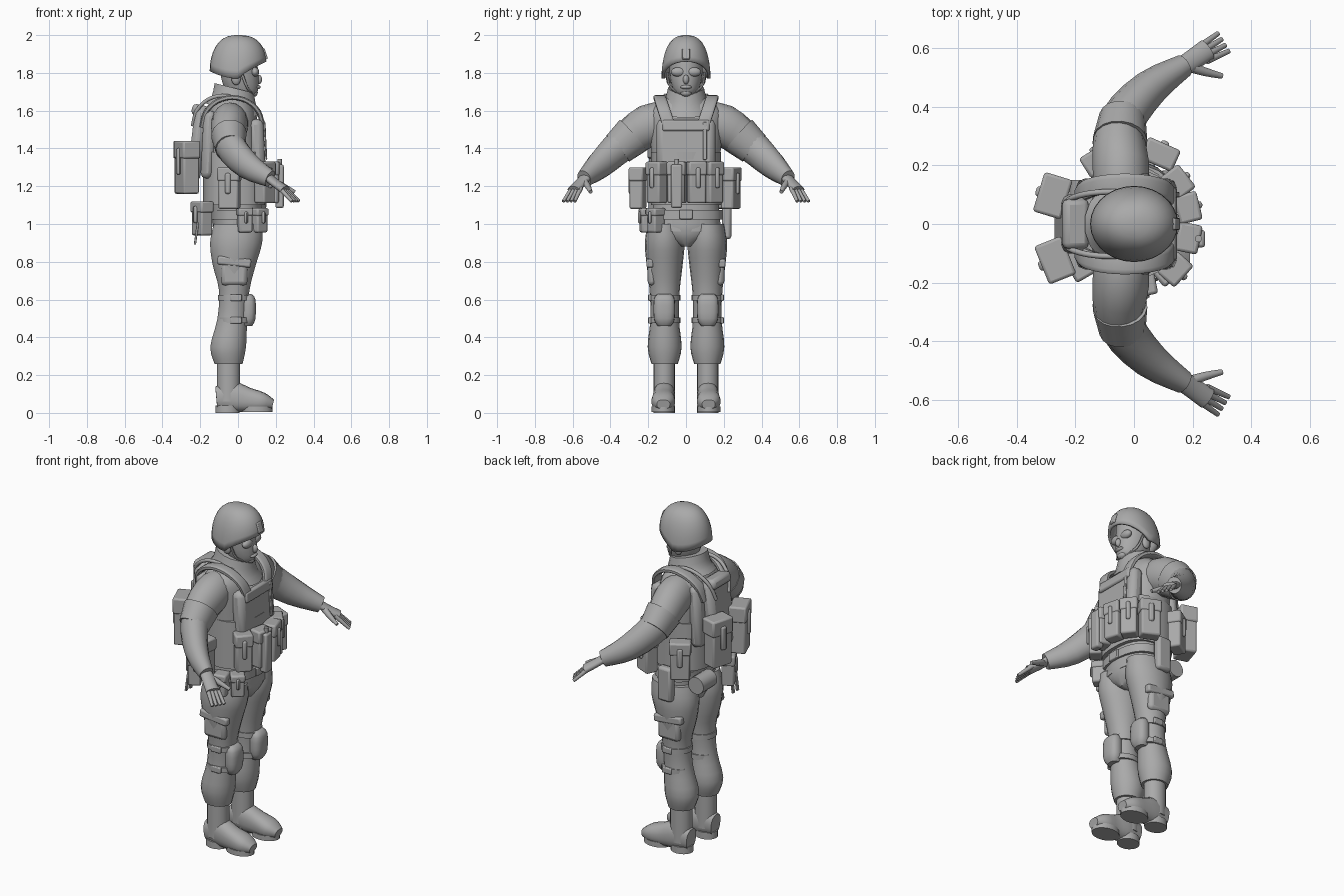
import bpy, bmesh
from math import sin, cos, pi, radians, copysign
from mathutils import Vector, Matrix

cube = bpy.data.objects.get("Cube")
if cube:
    bpy.data.objects.remove(cube, do_unlink=True)

UP, SIDEWAYS = Vector((0, 0, 1)), Vector((0, 1, 0))

grey = bpy.data.materials.new("plain_grey")
grey.use_nodes = True
grey.diffuse_color = (.4, .4, .4, 1)
grey.node_tree.nodes["Principled BSDF"].inputs["Base Color"].default_value = grey.diffuse_color


def finish(name, bm, pair=False, bevel=None):
    """Make a shaded object; a pair is mirrored to the other side."""
    bmesh.ops.recalc_face_normals(bm, faces=bm.faces)
    mesh = bpy.data.meshes.new(name)
    bm.to_mesh(mesh)
    bm.free()
    mesh.materials.append(grey)
    obj = bpy.data.objects.new(name, mesh)
    bpy.context.collection.objects.link(obj)
    bpy.ops.object.select_all(action="DESELECT")
    obj.select_set(True)
    bpy.context.view_layer.objects.active = obj
    bpy.ops.object.shade_smooth_by_angle(angle=radians(45))
    if bevel:
        modifier = obj.modifiers.new("soft_edges", "BEVEL")
        modifier.width, modifier.segments = bevel, 2
    if pair:
        mirror = obj.modifiers.new("other_side", "MIRROR")
        mirror.use_axis = (False, True, False)
    return obj


def skin(name, rings, pair=False, closed_start=True):
    """Bridge a list of point rings and cap the ends."""
    bm = bmesh.new()
    rows = [[bm.verts.new(point) for point in ring] for ring in rings]
    for low, high in zip(rows, rows[1:]):
        for i in range(len(low)):
            bm.faces.new((low[i - 1], low[i], high[i], high[i - 1]))
    bm.faces.new(rows[-1])
    if closed_start:
        bm.faces.new(rows[0])
    return finish(name, bm, pair)


def smooth_path(stations, steps=3):
    """Run a soft spline through the stations."""
    keys = [Vector(station) for station in stations]
    last = len(keys) - 1
    path = []
    for k in range(last):
        start, end = keys[k], keys[k + 1]
        leave = (end - keys[max(k - 1, 0)]) / 2
        arrive = (keys[min(k + 2, last)] - start) / 2
        for i in range(steps):
            t = i / steps
            ease = t * t * (3 - 2 * t)
            path.append(start * (1 - ease) + end * ease + leave * t * (1 - t) ** 2 - arrive * t * t * (1 - t))
    return path + [keys[last]]


def loft(name, stations, ref=None, sides=18, power=2, tilt=0, pair=False):
    """Loft superellipses (x, y, z, a, b): flat without ref, square to the path with it."""
    path = smooth_path(stations)
    centres = [Vector(station[:3]) for station in path]
    rings = []
    for k, centre in enumerate(centres):
        u, v = Vector((1, 0, tilt)), SIDEWAYS
        if ref:
            tangent = (centres[min(k + 1, len(path) - 1)] - centres[max(k - 1, 0)]).normalized()
            u = ref.cross(tangent).normalized()
            v = tangent.cross(u)
        a, b = path[k][3], path[k][4]
        ring = []
        for i in range(sides):
            turn = 2 * pi * (i + .5) / sides
            c, s = (copysign(abs(w) ** (2 / power), w) for w in (cos(turn), sin(turn)))
            ring.append(centre + u * a * c + v * b * s)
        rings.append(ring)
    return skin(name, rings, pair)


def column(name, stations, y=0, **options):
    """Upright body part from (height, x, half depth, half width)."""
    return loft(name, [(x, y, z, a, b) for z, x, a, b in stations], **options)


def band(name, z, height, x, a, b, **options):
    return column(name, [(z - height / 2, x, a, b), (z + height / 2, x, a, b)], **options)


def limb(name, stations, squash=1, **options):
    """Round or flattened part along a path of (x, y, z, radius)."""
    return loft(name, [(x, y, z, r, r * squash) for x, y, z, r in stations], ref=UP, **options)


def shoulder_arch(name, x, y, reach, rise, radius, squash=1, power=2):
    """Strap or hose arching over each shoulder from chest to back."""
    stations = []
    for i in range(7):
        c, s = cos(pi * i / 6), sin(pi * i / 6)
        stations.append((x + reach * c, y + s * .05, 1.52 + rise * s, radius, radius * squash))
    return loft(name, stations, ref=SIDEWAYS, sides=12, power=power, pair=True)


def ball(name, centre, radii, pair=False):
    bm = bmesh.new()
    place = Matrix.Translation(centre) @ Matrix.Diagonal((*radii, 1))
    bmesh.ops.create_uvsphere(bm, u_segments=16, v_segments=10, radius=1, matrix=place)
    return finish(name, bm, pair)


def boxes(name, place, parts, bevel, pair=False):
    bm = bmesh.new()
    for offset, size in parts:
        bmesh.ops.create_cube(bm, size=1, matrix=place @ Matrix.Translation(offset) @ Matrix.Diagonal((*size, 1)))
    return finish(name, bm, pair, bevel)


def box(name, centre, size, pitch=0, bevel=.01, pair=False):
    place = Matrix.Translation(centre) @ Matrix.Rotation(radians(pitch), 4, "Y")
    return boxes(name, place, [((0, 0, 0), size)], bevel, pair)


def pouch(name, angle, z, height=.22, gap=0, width=.1, depth=.08):
    """Lidded pouch set around the waist at an angle from straight ahead."""
    turn = radians(angle)
    reach = depth / 2 + gap
    centre = ((.15 + reach) * cos(turn), (.19 + reach) * sin(turn), z)
    parts = [((0, 0, 0), (depth * .9, width * .9, height)),
             ((0, 0, height / 3), (depth, width, height / 3)),
             ((depth / 2, 0, height / 9), (.02, width / 4, height / 2))]
    return boxes(name, Matrix.Translation(centre) @ Matrix.Rotation(turn, 4, "Z"), parts, .015)


# Head and face
column("head", [(1.58, -.03, .07, .07), (1.67, 0, .07, .06), (1.7, .02, .085, .065),
                (1.77, .01, .1, .085), (1.9, 0, .1, .09)])
ball("nose", (.11, 0, 1.765), (.018, .016, .025))
ball("mouth", (.1, 0, 1.725), (.02, .03, .012))
ball("chin", (.085, 0, 1.695), (.02, .03, .02))
ball("goggle_lenses", (.09, .04, 1.805), (.022, .04, .025), pair=True)
ball("ears", (-.01, .09, 1.77), (.025, .015, .035), pair=True)
limb("chin_straps", [(.02, .1, 1.8, .007), (.05, .08, 1.72, .007), (.09, 0, 1.68, .007)], sides=8, pair=True)

# Helmet: a dome whose rim arches over the face and dips at the ears
rings = []
for level in range(9):
    climb = radians(86) * level / 8
    radius = cos(climb) ** .75
    ring = []
    for i in range(28):
        c, s = cos(2 * pi * i / 28), sin(2 * pi * i / 28)
        rim = 1.77 + (.09 * c ** .8 if c > 0 else .04 * c * c)
        ring.append((.15 * c * radius, .13 * s * radius, rim + (2 - rim) * sin(climb)))
    rings.append(ring)
shell = skin("helmet", rings, closed_start=False).modifiers.new("shell", "SOLIDIFY")
shell.thickness = .015
box("helmet_mount", (.14, 0, 1.9), (.02, .04, .06), pitch=-18, bevel=.005)

# Shirt, collar and hips
column("collar", [(1.6, -.02, .15, .15), (1.65, -.02, .12, .115), (1.72, -.02, .105, .095)], tilt=-.25)
column("shirt", [(.96, 0, .13, .18), (1.25, -.02, .14, .175), (1.5, -.03, .14, .195),
                 (1.6, -.03, .12, .19), (1.67, -.03, .08, .11)], sides=24, power=2.4)
column("hips", [(.88, -.01, .1, .03), (.95, 0, .13, .17), (1.07, 0, .13, .18)], sides=24)

# Vest, belt and back carrier
band("vest_waistband", 1.24, .28, -.02, .165, .185, sides=28, power=2.7)
box("vest_front_plate", (.1, 0, 1.42), (.08, .31, .27), pitch=-3, bevel=.03)
box("vest_chest_flap", (.12, 0, 1.52), (.05, .25, .06), pitch=-8)
box("vest_closure", (.145, .1, 1.44), (.01, .02, .2), pitch=-3, bevel=.004)
box("vest_back_plate", (-.155, 0, 1.42), (.07, .31, .36), pitch=3, bevel=.03)
box("back_carrier", (-.215, 0, 1.42), (.07, .2, .4), pitch=7, bevel=.03)
box("back_carrier_flap", (-.2, 0, 1.6), (.09, .17, .06), pitch=12, bevel=.02)
band("belt", 1.05, .05, 0, .14, .195, sides=28, power=2.4)
box("belt_buckle", (.14, 0, 1.05), (.02, .07, .05), bevel=.005)
shoulder_arch("shoulder_straps", -.03, .09, .16, .15, .013, squash=2.5, power=4)
shoulder_arch("drinking_hoses", -.08, .06, .16, .16, .01)

# Sleeves
limb("sleeves", [(-.04, .08, 1.54, .09), (-.045, .2, 1.52, .098), (-.045, .34, 1.42, .08),
                 (.05, .46, 1.31, .064), (.17, .54, 1.24, .04)], squash=1.15, pair=True)
limb("sleeve_pockets", [(-.048, .28, 1.47, .094), (-.04, .36, 1.4, .08)], squash=1.15, power=2.1, pair=True)

# Hands, with the fingers fanned from the knuckles
limb("palms", [(.15, .525, 1.255, .036), (.2, .56, 1.215, .036), (.25, .595, 1.18, .038)], squash=.6, pair=True)
for k, finger in enumerate(("index", "middle", "ring", "little")):
    spread = k - 1.5
    base = Vector((.235, .58, 1.19)) + Vector((-.5, .8, 0)) * spread * .019
    tip = base + Matrix.Rotation(radians(4 * spread), 3, "Z") @ Vector((.07, .04, -.07))
    limb(finger + "_fingers", [(*base, .013), (*tip, .009)], sides=8, pair=True)
limb("thumbs", [(.18, .54, 1.23, .02), (.24, .52, 1.2, .016), (.3, .505, 1.17, .01)], sides=8, pair=True)

# Trousers and cargo pockets
column("trouser_legs", [(1, 0, .13, .09), (.9, -.01, .14, .105), (.78, -.02, .115, .095), (.65, -.02, .082, .08),
                        (.5, -.03, .08, .075), (.35, -.052, .096, .09), (.26, -.05, .075, .07)],
       y=.113, pair=True)
box("cargo_pockets", (-.02, .18, .75), (.14, .045, .15), bevel=.02, pair=True)
box("cargo_flaps", (-.02, .19, .8), (.18, .04, .045), pitch=6, pair=True)

# Knee pads and their straps
column("knee_pads", [(.46, .045, .03, .035), (.5, .055, .038, .055), (.6, .055, .038, .055), (.63, .04, .03, .035)],
       y=.115, power=2.6, pair=True)
for label, z in (("upper", .61), ("lower", .49)):
    band(label + "_knee_straps", z, .03, -.02, .088, .083, y=.113, pair=True)
    box(label + "_strap_buckles", (-.01, .19, z), (.06, .02, .035), bevel=.005, pair=True)

# Boots
band("boot_shafts", .18, .24, -.05, .062, .057, y=.115, pair=True)
loft("boot_feet", [(-.115, .115, .08, .045, .06), (-.03, .115, .085, .057, .08), (.05, .12, .07, .058, .065),
                   (.13, .12, .058, .062, .05), (.185, .12, .045, .035, .025)], ref=UP, power=2.4, pair=True)
band("boot_heels", .02, .04, -.055, .065, .056, y=.115, pair=True)
band("boot_soles", .02, .03, .1, .083, .062, y=.12, pair=True)

# Pouches around the vest and belt
for name, angle in (("front_right", -42), ("front_centre", -12), ("front_left", 14), ("outer_left", 38)):
    pouch(name + "_pouch", angle, 1.22)
for name, angle in (("left_side", 66), ("left_rear", 122), ("right_side", -102)):
    pouch(name + "_pouch", angle, 1.19, gap=.03, width=.12)
for name, angle in (("back_left", 163), ("back_right", -158)):
    pouch(name + "_pouch", angle, 1.3, height=.28, gap=.09, width=.14, depth=.1)
for name, angle in (("belt_front", -50), ("belt_side", -78)):
    pouch(name + "_pouch", angle, 1.02, height=.13, gap=-.02, width=.08)
pouch("belt_rear_pouch", -150, 1.03, height=.18, gap=.03, width=.12)

# Radio, holster, canister and loose straps
box("radio", (.22, -.05, 1.2), (.045, .06, .23))
band("radio_knob", 1.32, .05, .22, .012, .012, y=-.05)
box("holster", (-.02, .215, 1.02), (.09, .05, .2), bevel=.015)
limb("rear_canister", [(-.17, .02, 1.02, .05), (-.17, .15, 1.02, .05)])
for label, y in (("inner", -.12), ("outer", -.16)):
    box(label + "_hanging_strap", (-.22, y, .95), (.012, .02, .12), pitch=8, bevel=.003)
